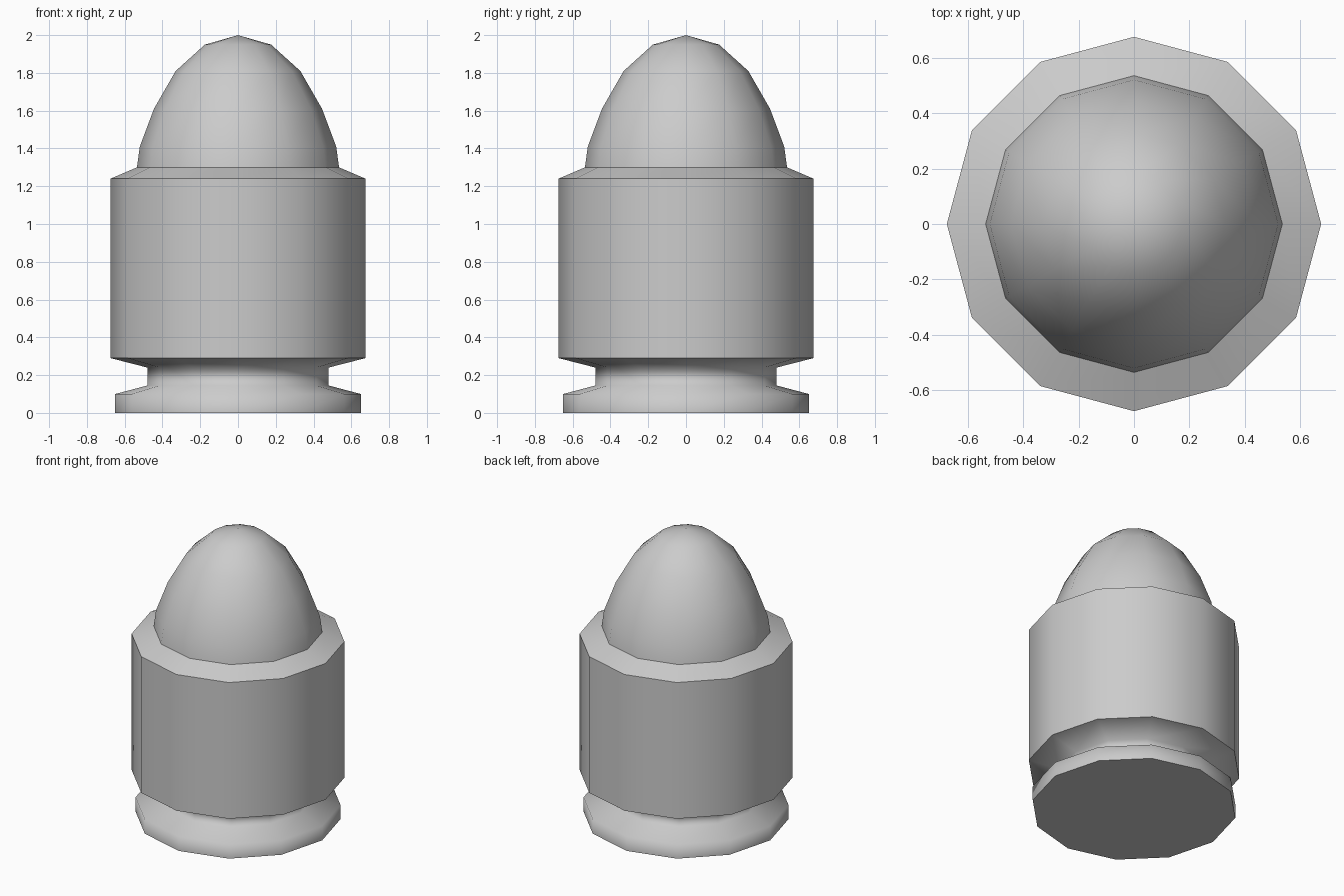
import bpy, bmesh, math

if "Cube" in bpy.data.objects:
    bpy.data.objects.remove(bpy.data.objects["Cube"])

SIDES = 12


def lathe(name, profile, smooth_angle):
    """Revolve (radius, z) points around z; zero radius makes a single pole."""
    bm = bmesh.new()
    rings = []
    for r, z in profile:
        n = SIDES if r > 0 else 1
        rings.append([bm.verts.new((r * math.cos(2 * math.pi * i / SIDES),
                                    r * math.sin(2 * math.pi * i / SIDES), z))
                      for i in range(n)])
    for low, high in zip(rings, rings[1:]):
        for i in range(SIDES):
            j = (i + 1) % SIDES
            if len(high) == 1:
                bm.faces.new((low[i], low[j], high[0]))
            elif len(low) == 1:
                bm.faces.new((low[0], high[j], high[i]))
            else:
                bm.faces.new((low[i], low[j], high[j], high[i]))
    mesh = bpy.data.meshes.new(name)
    bm.to_mesh(mesh)
    bm.free()
    obj = bpy.data.objects.new(name, mesh)
    bpy.context.collection.objects.link(obj)
    bpy.ops.object.select_all(action='DESELECT')
    obj.select_set(True)
    bpy.context.view_layer.objects.active = obj
    bpy.ops.object.shade_smooth_by_angle(angle=math.radians(smooth_angle))
    return obj


# Base rim and extraction groove, softly shaded across the bevels
lathe("base_rim", [(0, 0), (0.65, 0), (0.65, 0.10), (0.48, 0.145),
                   (0.48, 0.24), (0.675, 0.29)], 80)

# Straight case wall with a crisp sloped mouth
lathe("case", [(0.675, 0.29), (0.675, 1.24), (0.535, 1.30)], 40)

# Rounded nose
lathe("nose", [(0.535, 1.30), (0.52, 1.41), (0.445, 1.61), (0.33, 1.81),
               (0.175, 1.95), (0, 2.0)], 45)
